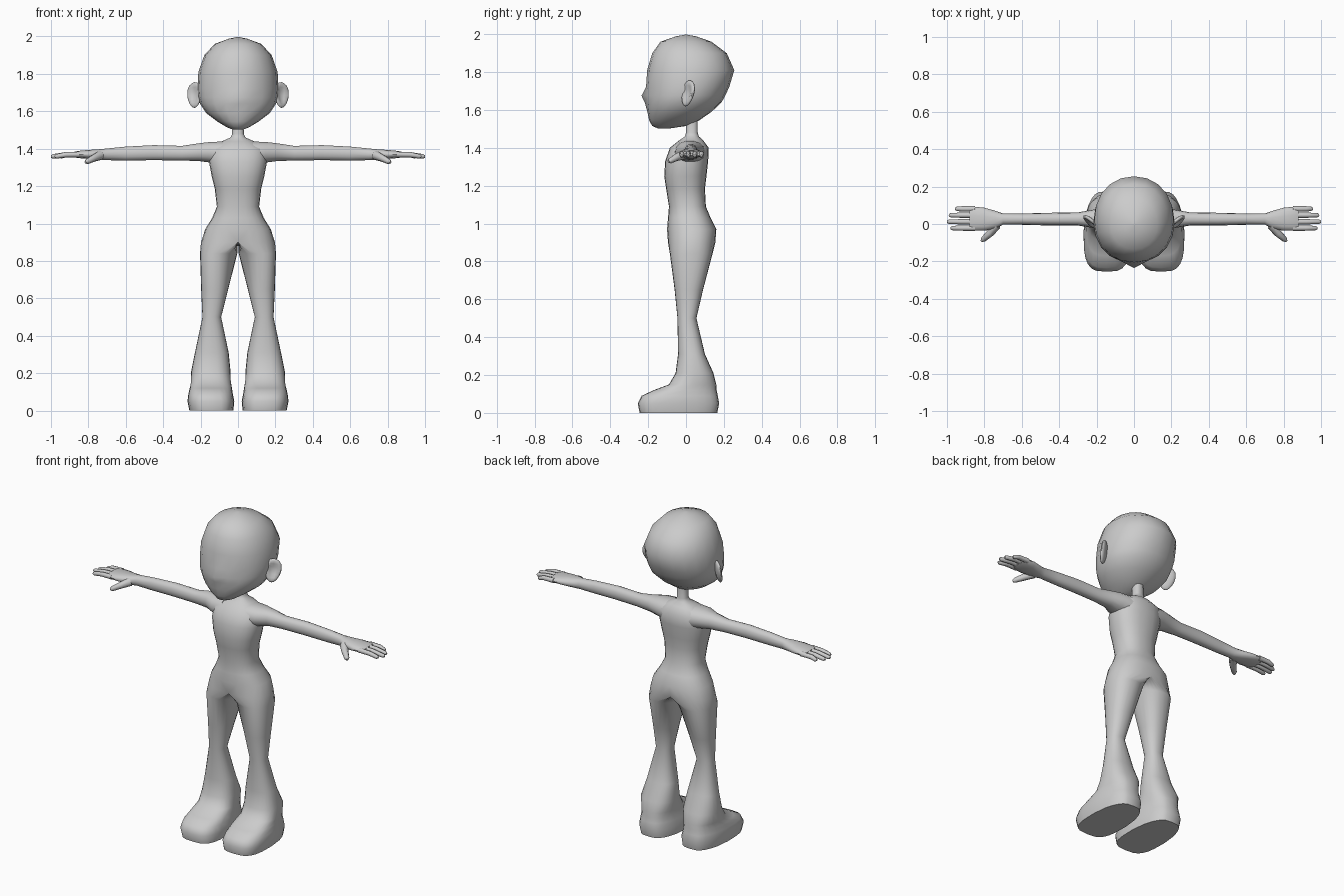
import bpy, bmesh, math
from mathutils import Vector, Matrix


def oval(n, a0, a1, b0, b1, e=1.0):
    """Points of a rounded box / ellipse between two limits on each axis."""
    pts = []
    for i in range(n):
        t = 2 * math.pi * i / n
        c, s = math.cos(t), math.sin(t)
        pts.append(((a0 + a1) / 2 + (a1 - a0) / 2 * math.copysign(abs(c) ** e, c),
                    (b0 + b1) / 2 + (b1 - b0) / 2 * math.copysign(abs(s) ** e, s)))
    return pts


def loft(bm, rings):
    """Skin a list of equal rings and close both ends."""
    loops = [[bm.verts.new(p) for p in ring] for ring in rings]
    n = len(loops[0])
    for a, b in zip(loops, loops[1:]):
        for i in range(n):
            j = (i + 1) % n
            bm.faces.new((a[i], a[j], b[j], b[i]))
    bm.faces.new(loops[0])
    bm.faces.new(loops[-1])


def tube(bm, points, radii, n=8):
    """Tapered round tube through a few points."""
    pts = [Vector(p) for p in points]
    q = (pts[-1] - pts[0]).to_track_quat('Z', 'Y')
    loft(bm, [[p + q @ Vector((r * u, r * v, 0)) for u, v in oval(n, -1, 1, -1, 1)]
              for p, r in zip(pts, radii)])


def finish(bm, name, mirror=True, angle=50):
    bmesh.ops.recalc_face_normals(bm, faces=bm.faces[:])
    me = bpy.data.meshes.new(name)
    bm.to_mesh(me)
    bm.free()
    ob = bpy.data.objects.new(name, me)
    bpy.context.collection.objects.link(ob)
    if mirror:
        m = ob.modifiers.new("mirror", 'MIRROR')
        m.use_clip = True
        m.merge_threshold = 0.0005
    bpy.ops.object.select_all(action='DESELECT')
    ob.select_set(True)
    bpy.context.view_layer.objects.active = ob
    bpy.ops.object.shade_smooth_by_angle(angle=math.radians(angle))
    return ob


# body: one half from foot to neck (z, x0, x1, y0, y1, roundness), mirrored
leg = [
    (0.00, .025, .260, -.245, .165, .60), (0.05, .020, .270, -.255, .175, .60),
    (0.09, .028, .265, -.235, .168, .65), (0.12, .032, .258, -.170, .162, .70),
    (0.15, .035, .255, -.090, .160, .75), (0.21, .040, .250, -.055, .145, .80),
    (0.31, .050, .230, -.042, .100, .85), (0.50, .090, .190, -.045, .055, .90),
    (0.65, .052, .197, -.060, .090, .90), (0.84, .004, .203, -.085, .140, .85),
]
torso = [
    (0.90, .198, -.095, .155), (0.97, .175, -.100, .160), (1.03, .138, -.095, .130),
    (1.09, .113, -.090, .105), (1.185, .124, -.105, .100), (1.25, .140, -.115, .108),
    (1.33, .155, -.110, .117), (1.40, .150, -.085, .120), (1.44, .085, -.035, .090),
    (1.46, .040, -.005, .068), (1.48, .031, .000, .062), (1.56, .030, .000, .062),
]
rows = leg + [(z, -x, x, y0, y1, .85) for z, x, y0, y1 in torso]
rings = []
for z, x0, x1, y0, y1, e in rows:
    ring = []
    for x, y in oval(24, x0, x1, y0, y1, e):
        if z < 0.16 and y > 0:                      # narrower heel
            x = .145 + (x - .145) * (1 - 1.4 * y)
        ring.append((max(x, 0.0), y, z))
    rings.append(ring)
bm = bmesh.new()
loft(bm, rings)
inner = [f for f in bm.faces if all(v.co.x < 1e-4 for v in f.verts)]
bmesh.ops.delete(bm, geom=inner, context='FACES')
finish(bm, "body")

# arm and palm (x, y0, y1, z0, z1)
arm = [
    (0.08, -.065, .105, 1.310, 1.440), (0.15, -.055, .095, 1.325, 1.437),
    (0.21, -.022, .078, 1.333, 1.430), (0.30, -.008, .062, 1.336, 1.416),
    (0.45, -.008, .060, 1.338, 1.420), (0.60, -.004, .056, 1.336, 1.412),
    (0.70, -.003, .056, 1.338, 1.402), (0.74, -.025, .070, 1.340, 1.398),
    (0.80, -.036, .087, 1.345, 1.394), (0.86, -.035, .093, 1.350, 1.388),
    (0.88, -.028, .087, 1.358, 1.382),
]
bm = bmesh.new()
loft(bm, [[(x, y, z) for y, z in oval(14, y0, y1, z0, z1, .9)]
          for x, y0, y1, z0, z1 in arm])
finish(bm, "arm")

# fingers and thumb
bm = bmesh.new()
for y, tip in ((.081, .957), (.047, .990), (.012, 1.0), (-.022, .98)):
    tube(bm, [(.85, y, 1.369), (.92, y, 1.368), (tip - .01, y, 1.359), (tip, y, 1.358)],
         [.015, .014, .012, .006])
tube(bm, [(.735, -.005, 1.365), (.77, -.050, 1.350), (.805, -.082, 1.332), (.815, -.092, 1.327)],
     [.026, .020, .015, .007])
finish(bm, "fingers")

# head (z, half width, y0, y1) with the nose pulled from the front edge
head = [
    (1.503, .030, -.150, -.080), (1.515, .060, -.178, .000), (1.545, .110, -.195, .070),
    (1.59, .170, -.204, .135), (1.64, .203, -.210, .188), (1.675, .213, -.209, .207),
    (1.72, .217, -.208, .228), (1.81, .212, -.205, .255), (1.90, .180, -.178, .215),
    (1.96, .125, -.135, .135), (1.988, .050, -.055, .055), (1.997, .008, -.008, .008),
]
rings = [[(x, y, z) for x, y in oval(20, -w, w, y0, y1, .95)] for z, w, y0, y1 in head]
for i, push in ((4, .008), (5, .026), (6, .003)):
    x, y, z = rings[i][15]
    rings[i][15] = (x, y - push, z)
bm = bmesh.new()
loft(bm, rings)
finish(bm, "head", mirror=False)

# ear: flattened cupped ball, swung backwards and tilted
bm = bmesh.new()
bmesh.ops.create_uvsphere(bm, u_segments=16, v_segments=10, radius=1)
for v in bm.verts:
    x, y, z = v.co
    if y < 0:
        y *= 1 - 1.3 * max(0, 1 - (x * x + z * z) * 1.4)
    v.co = (x * .048 * (1 + .2 * z), y * .018, z * .070)
bm.transform(Matrix.Translation((.232, .010, 1.687)) @ Matrix.Rotation(math.radians(-12), 4, 'X')
             @ Matrix.Rotation(math.radians(38), 4, 'Z'))
finish(bm, "ear")
